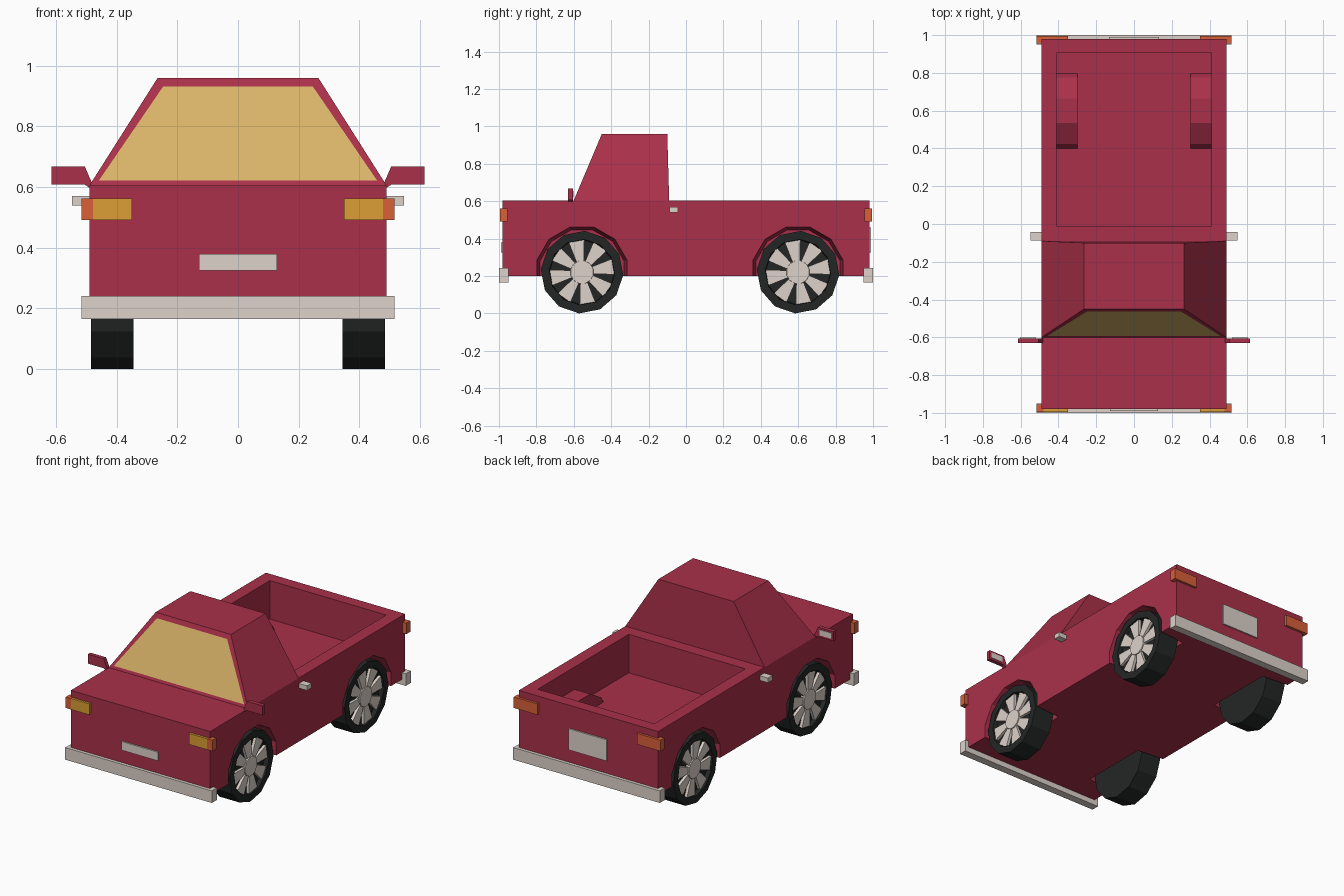
import bpy, bmesh, math
from mathutils import Vector

if "Cube" in bpy.data.objects:
    bpy.data.objects.remove(bpy.data.objects["Cube"])


def material(name, r, g, b):
    m = bpy.data.materials.new(name)
    lin = [((c / 255 + 0.055) / 1.055) ** 2.4 if c > 10 else c / 3295 for c in (r, g, b)]
    m.diffuse_color = (*lin, 1)
    m.use_nodes = True
    m.node_tree.nodes["Principled BSDF"].inputs["Base Color"].default_value = m.diffuse_color
    return m


RED = material("red paint", 170, 48, 74)
GLASS = material("tan glass", 218, 179, 104)
GREY = material("light grey trim", 222, 210, 202)
BLACK = material("black rubber", 36, 38, 38)
AMBER = material("amber lamp", 220, 158, 54)
ORANGE = material("orange lamp", 216, 96, 57)


def finish(name, bm, *mats):
    bmesh.ops.remove_doubles(bm, verts=bm.verts, dist=1e-5)
    bmesh.ops.recalc_face_normals(bm, faces=bm.faces)
    me = bpy.data.meshes.new(name)
    bm.to_mesh(me)
    bm.free()
    for m in mats:
        me.materials.append(m)
    ob = bpy.data.objects.new(name, me)
    bpy.context.collection.objects.link(ob)
    return ob


def loft(bm, a, b):
    """Closed solid between two matching loops of points."""
    va, vb = [bm.verts.new(p) for p in a], [bm.verts.new(p) for p in b]
    bm.faces.new(va)
    bm.faces.new(vb)
    n = len(a)
    for i in range(n):
        j = (i + 1) % n
        bm.faces.new((va[i], va[j], vb[j], vb[i]))


def rect(x0, x1, y0, y1, z):
    return [(x0, y0, z), (x1, y0, z), (x1, y1, z), (x0, y1, z)]


def box(name, x, y, z, mat):
    bm = bmesh.new()
    loft(bm, rect(*x, *y, z[0]), rect(*x, *y, z[1]))
    return finish(name, bm, mat)


def ring(x, r, y, z, n=12, turn=0.0):
    return [(x, y + r * math.cos(turn + math.tau * i / n),
             z + r * math.sin(turn + math.tau * i / n)) for i in range(n)]


def drum(name, x0, x1, r0, r1, y, z, mat, turn=math.radians(15)):
    bm = bmesh.new()
    loft(bm, ring(x0, r0, y, z, turn=turn), ring(x1, r1, y, z, turn=turn))
    return finish(name, bm, mat)


def boolean(ob, tool, op):
    mod = ob.modifiers.new(op, 'BOOLEAN')
    mod.object, mod.operation, mod.solver = tool, op, 'EXACT'
    bpy.context.view_layer.objects.active = ob
    bpy.ops.object.modifier_apply(modifier=mod.name)
    bpy.data.objects.remove(tool)


AXLES = {"front": -0.556, "rear": 0.599}
AXLE_Z = 0.221

# body with open cargo bed, bed humps and wheel wells
body = box("body", (-0.49, 0.49), (-0.98, 0.98), (0.20, 0.605), RED)
boolean(body, box("bed_cutter", (-0.41, 0.41), (-0.01, 0.905), (0.36, 0.8), RED), 'DIFFERENCE')
for s in (-1, 1):
    boolean(body, drum("hump", s * 0.30, s * 0.45, 0.25, 0.25, AXLES["rear"], AXLE_Z, RED), 'UNION')
# trim the humps below the floor
boolean(body, box("under_cutter", (-0.6, 0.6), (-1.2, 1.2), (-0.3, 0.20), RED), 'DIFFERENCE')
for s in (-1, 1):
    for y in AXLES.values():
        boolean(body, drum("well", s * 0.31, s * 0.52, 0.232, 0.252, y, AXLE_Z, RED), 'DIFFERENCE')

# cab with inset windscreen
bm = bmesh.new()
loft(bm, rect(-0.49, 0.49, -0.60, -0.09, 0.605), rect(-0.265, 0.265, -0.45, -0.10, 0.96))
bmesh.ops.recalc_face_normals(bm, faces=bm.faces)
screen = min(bm.faces, key=lambda f: f.normal.y)
bmesh.ops.inset_individual(bm, faces=[screen], thickness=0.036)
screen.material_index = 1
finish("cab", bm, RED, GLASS)

# bumpers and number plates
box("front_bumper", (-0.516, 0.516), (-1.0, -0.95), (0.165, 0.242), GREY)
box("rear_bumper", (-0.516, 0.516), (0.95, 1.0), (0.165, 0.242), GREY)
box("front_plate", (-0.128, 0.128), (-0.989, -0.98), (0.325, 0.38), GREY)
box("rear_plate", (-0.133, 0.133), (0.98, 0.989), (0.325, 0.46), GREY)

for s, side in ((-1, "left"), (1, "right")):
    # lamps
    box(side + "_headlamp", (s * 0.35, s * 0.478), (-0.995, -0.97), (0.492, 0.562), AMBER)
    box(side + "_indicator", (s * 0.478, s * 0.516), (-0.995, -0.955), (0.492, 0.562), ORANGE)
    bm = bmesh.new()
    lamp = [(s * x, y) for x, y in ((0.35, 0.97), (0.35, 0.995), (0.516, 0.995),
                                    (0.516, 0.955), (0.48, 0.955), (0.48, 0.97))]
    loft(bm, [(x, y, 0.492) for x, y in lamp], [(x, y, 0.562) for x, y in lamp])
    finish(side + "_tail_lamp", bm, ORANGE)

    # door handle
    box(side + "_door_handle", (s * 0.48, s * 0.547), (-0.087, -0.042), (0.54, 0.57), GREY)

    # wing mirror
    outline = [(0.615, 0.608), (0.615, 0.668), (0.505, 0.668), (0.482, 0.615),
               (0.490, 0.598), (0.505, 0.608)]
    bm = bmesh.new()
    loft(bm, [(s * x, -0.63, z) for x, z in outline], [(s * x, -0.605, z) for x, z in outline])
    finish(side + "_mirror", bm, RED)
    box(side + "_mirror_glass", (s * 0.520, s * 0.603), (-0.605, -0.602), (0.620, 0.656), GREY)

    for end, y in AXLES.items():
        name = f"{end}_{side}_"
        # tyre with recessed centre, turned from a profile
        profile = [(0.345, 0), (0.345, 0.221), (0.485, 0.221), (0.485, 0.176), (0.458, 0.172), (0.458, 0)]
        rows = []
        bm = bmesh.new()
        for x, r in profile:
            rows.append([bm.verts.new(p) for p in ring(s * x, max(r, 1e-7), y, AXLE_Z, turn=math.radians(-4))])
        for a, b in zip(rows, rows[1:]):
            for i in range(12):
                j = (i + 1) % 12
                bm.faces.new((a[i], a[j], b[j], b[i]))
        finish(name + "tyre", bm, BLACK)

        # eight flared spokes and a hub
        bm = bmesh.new()
        for k in range(8):
            a = math.tau * k / 8 + math.radians(10)
            u, v = Vector((0, math.cos(a), math.sin(a))), Vector((0, -math.sin(a), math.cos(a)))
            c = Vector((0, y, AXLE_Z))
            flat = [c + u * r + v * w for r, w in ((0.05, -0.018), (0.168, -0.042), (0.168, 0.042), (0.05, 0.018))]
            loft(bm, [p + Vector((s * 0.455, 0, 0)) for p in flat],
                 [p + Vector((s * 0.476, 0, 0)) for p in flat])
        finish(name + "spokes", bm, GREY)
        drum(name + "hub", s * 0.455, s * 0.482, 0.066, 0.062, y, AXLE_Z, GREY)
